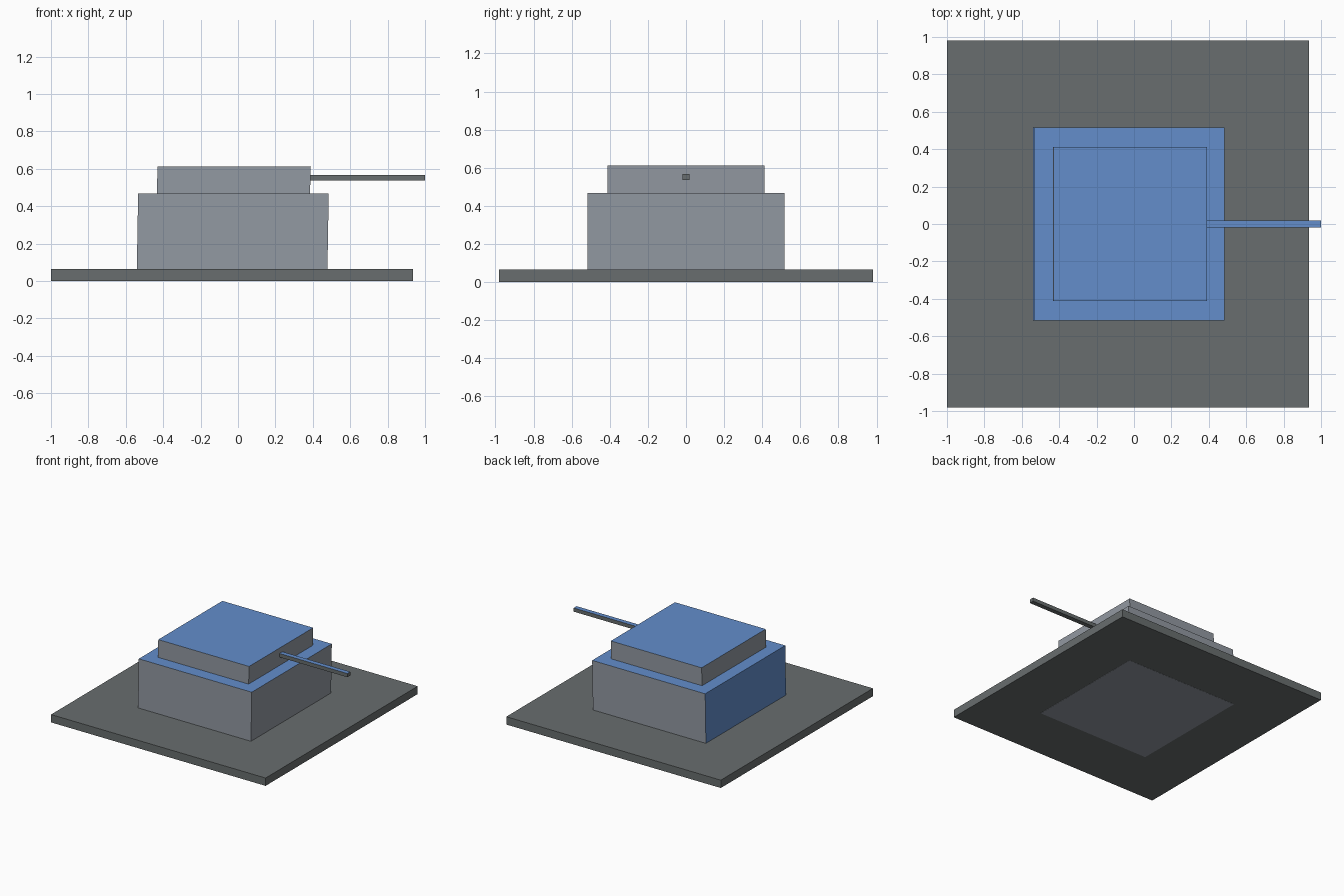
import bpy
import bmesh

cube = bpy.data.objects.get("Cube")
if cube:
    bpy.data.objects.remove(cube, do_unlink=True)


def material(name, color):
    m = bpy.data.materials.new(name)
    m.use_nodes = True
    m.diffuse_color = (*color, 1)
    m.node_tree.nodes["Principled BSDF"].inputs["Base Color"].default_value = (*color, 1)
    return m


dark = material("dark grey", (0.14, 0.155, 0.157))
light = material("light grey", (0.29, 0.32, 0.36))
blue = material("blue", (0.125, 0.27, 0.60))


def box(name, x, y, z, mats, lean=0.0, blue_left=False):
    """Box from ranges; the top leans along x, top (and -x side) may be painted."""
    bm = bmesh.new()
    bmesh.ops.create_cube(bm, size=1)
    for v in bm.verts:
        top = v.co.z > 0
        v.co.x = x[v.co.x > 0] + (lean if top else 0)
        v.co.y = y if v.co.y > 0 else -y
        v.co.z = z[top]
    bm.normal_update()
    for f in bm.faces:
        painted = f.normal.z > 0.5 or (blue_left and f.normal.x < -0.5)
        f.material_index = 1 if painted and len(mats) > 1 else 0
    mesh = bpy.data.meshes.new(name)
    bm.to_mesh(mesh)
    bm.free()
    for m in mats:
        mesh.materials.append(m)
    obj = bpy.data.objects.new(name, mesh)
    bpy.context.collection.objects.link(obj)
    return obj


# Flat ground slab
box("base_slab", (-1.0, 0.935), 0.98, (0.001, 0.065), [dark])
# Main body, standing through the slab
box("hull", (-0.542, 0.477), 0.516, (0.0, 0.467), [light, blue], 0.008, True)
# Upper block
box("turret", (-0.434, 0.385), 0.413, (0.467, 0.612), [light, blue], 0.004)
# Thin barrel pointing along +x
box("barrel", (0.385, 1.0), 0.019, (0.537, 0.567), [dark, blue])
